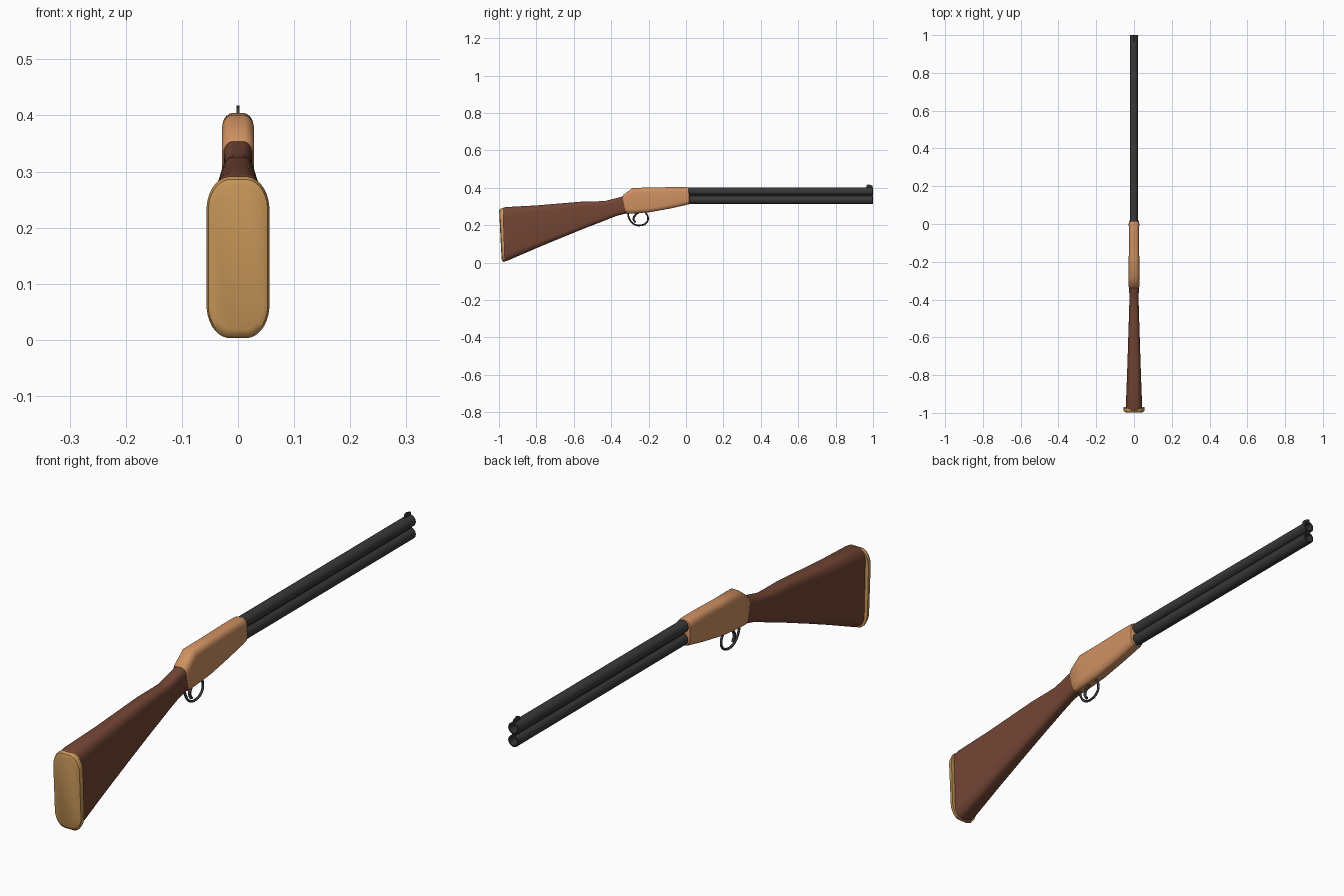
import bpy, bmesh
from math import cos, sin, pi

if "Cube" in bpy.data.objects:
    bpy.data.objects.remove(bpy.data.objects["Cube"])


def material(name, rgb):
    m = bpy.data.materials.new(name)
    m.diffuse_color = (*rgb, 1)
    m.use_nodes = True
    m.node_tree.nodes["Principled BSDF"].inputs["Base Color"].default_value = m.diffuse_color
    return m


WOOD = material("dark_wood", (0.17, 0.06, 0.035))
BRASS = material("copper_metal", (0.62, 0.28, 0.12))
PAD = material("tan_pad", (0.58, 0.31, 0.1))
STEEL = material("dark_steel", (0.04, 0.04, 0.042))


def finish(name, bm, mat, angle=40):
    bmesh.ops.recalc_face_normals(bm, faces=bm.faces)
    me = bpy.data.meshes.new(name)
    bm.to_mesh(me)
    bm.free()
    ob = bpy.data.objects.new(name, me)
    bpy.context.collection.objects.link(ob)
    me.materials.append(mat)
    bpy.ops.object.select_all(action='DESELECT')
    ob.select_set(True)
    bpy.context.view_layer.objects.active = ob
    bpy.ops.object.shade_smooth_by_angle(angle=angle * pi / 180)
    return ob


def bridge(bm, rings):
    n = len(rings[0])
    for a, b in zip(rings, rings[1:]):
        for i in range(n):
            j = (i + 1) % n
            bm.faces.new((a[i], a[j], b[j], b[i]))


def loft(name, sections, mat, power=0.5, n=32):
    """Sections are (y_top, z_top, y_bottom, z_bottom, half_width)."""
    bm = bmesh.new()
    rings = []
    for yt, zt, yb, zb, w in sections:
        ring = []
        r = power * w
        h = (zt - zb) / 2
        for i in range(n):
            # rounded rectangle: quarter arcs joined by straight sides
            a = 2 * pi * (i + 0.5) / n
            sx = 1 if cos(a) > 0 else -1
            sz = 1 if sin(a) > 0 else -1
            x = sx * (w - r) + r * cos(a)
            z = (sz * (h - r * 1.4) + r * 1.4 * sin(a)) / h
            t = (z + 1) / 2
            ring.append(bm.verts.new((x, yb + (yt - yb) * t, zb + (zt - zb) * t)))
        rings.append(ring)
    bridge(bm, rings)
    bm.faces.new(rings[0])
    bm.faces.new(rings[-1])
    return finish(name, bm, mat)


def tube(name, z, r, y0, y1, bore):
    bm = bmesh.new()
    rings = [[bm.verts.new((q * cos(2 * pi * i / 32), y, z + q * sin(2 * pi * i / 32)))
              for i in range(32)]
             for y, q in ((y0, r), (y1 - 0.002, r), (y1, r - 0.002), (y1, bore), (y0, bore))]
    bridge(bm, rings + rings[:1])
    return finish(name, bm, STEEL)


def plate(name, pts, w):
    """Side profile (y, z) extruded to half width w."""
    bm = bmesh.new()
    f = bm.faces.new([bm.verts.new((-w, y, z)) for y, z in pts])
    g = bmesh.ops.extrude_face_region(bm, geom=[f])
    bmesh.ops.translate(bm, vec=(2 * w, 0, 0),
                        verts=[v for v in g['geom'] if isinstance(v, bmesh.types.BMVert)])
    return finish(name, bm, STEEL)


def rod(name, pts, r):
    cu = bpy.data.curves.new(name, 'CURVE')
    cu.dimensions = '3D'
    cu.bevel_depth = r
    cu.bevel_resolution = 2
    cu.use_fill_caps = True
    cu.resolution_u = 6
    sp = cu.splines.new('BEZIER')
    sp.bezier_points.add(len(pts) - 1)
    for p, (y, z) in zip(sp.bezier_points, pts):
        p.co = (0, y, z)
        p.handle_left_type = p.handle_right_type = 'AUTO'
    ob = bpy.data.objects.new(name, cu)
    bpy.context.collection.objects.link(ob)
    cu.materials.append(STEEL)
    return ob


# Shoulder stock
loft("stock", [
    (-0.985, 0.290, -0.972, 0.008, 0.043),
    (-0.965, 0.297, -0.955, 0.010, 0.043),
    (-0.80, 0.306, -0.80, 0.077, 0.037),
    (-0.68, 0.316, -0.68, 0.127, 0.033),
    (-0.56, 0.326, -0.55, 0.180, 0.029),
    (-0.47, 0.328, -0.46, 0.215, 0.026),
    (-0.43, 0.330, -0.42, 0.231, 0.025),
    (-0.38, 0.343, -0.37, 0.250, 0.025),
    (-0.33, 0.356, -0.315, 0.264, 0.026)], WOOD, power=0.7)

# Butt pad
loft("butt_pad", [
    (-0.999, 0.276, -0.986, 0.018, 0.045),
    (-0.996, 0.286, -0.981, 0.007, 0.053),
    (-0.987, 0.291, -0.973, 0.003, 0.056),
    (-0.978, 0.289, -0.968, 0.005, 0.056)], PAD, power=0.75)

# Receiver
loft("receiver", [
    (-0.340, 0.354, -0.322, 0.266, 0.026),
    (-0.335, 0.362, -0.317, 0.261, 0.029),
    (-0.285, 0.400, -0.270, 0.263, 0.029),
    (-0.18, 0.401, -0.19, 0.270, 0.028),
    (-0.08, 0.404, -0.08, 0.290, 0.027),
    (0.000, 0.404, 0.000, 0.308, 0.028),
    (0.014, 0.402, 0.016, 0.312, 0.027),
    (0.016, 0.396, 0.020, 0.318, 0.023)], BRASS, power=0.65)

# Over-and-under barrels and joining rib
for name, z in (("upper_barrel", 0.381), ("lower_barrel", 0.335)):
    tube(name, z, 0.0215, -0.02, 1.0, 0.015)
plate("barrel_rib", [(0.0, 0.35), (0.998, 0.35), (0.998, 0.366), (0.0, 0.366)], 0.006)

# Front sight
plate("front_sight", [(0.962, 0.398), (0.966, 0.414), (0.975, 0.418),
                      (0.998, 0.412), (0.998, 0.398)], 0.003)

# Trigger guard and trigger
rod("trigger_guard", [(-0.312, 0.272), (-0.303, 0.235), (-0.280, 0.207), (-0.245, 0.199),
                      (-0.212, 0.213), (-0.203, 0.238), (-0.220, 0.275)], 0.0045)
rod("trigger", [(-0.245, 0.275), (-0.270, 0.255), (-0.280, 0.235), (-0.270, 0.214)], 0.0055)
